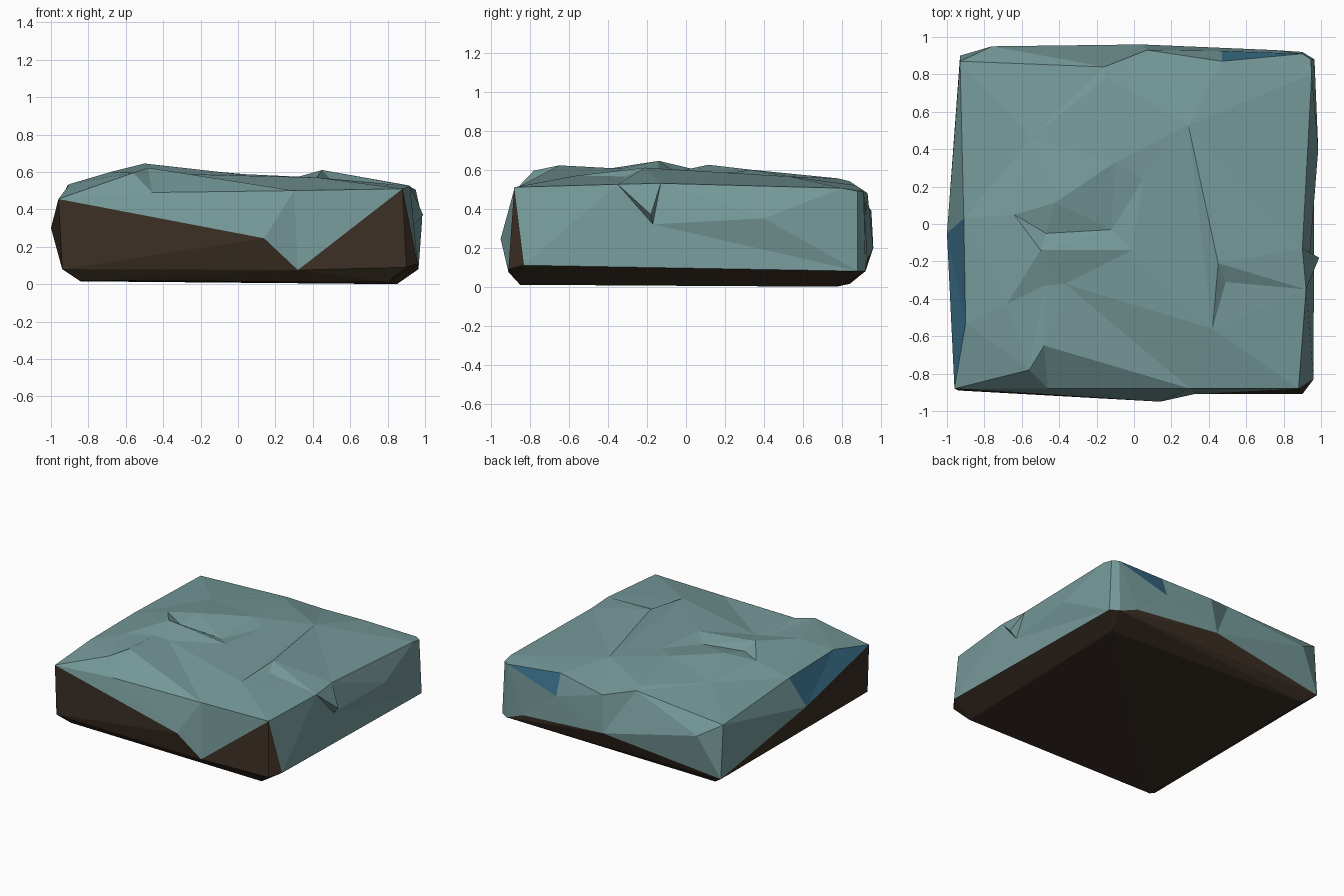
import bpy, bmesh
from mathutils import Vector
from mathutils.geometry import delaunay_2d_cdt

if "Cube" in bpy.data.objects:
    bpy.data.objects.remove(bpy.data.objects["Cube"])


def material(name, rgb):
    m = bpy.data.materials.new(name)
    m.diffuse_color = (*rgb, 1)
    m.use_nodes = True
    m.node_tree.nodes["Principled BSDF"].inputs["Base Color"].default_value = m.diffuse_color
    return m


ROCK, SOIL, BLUE = 0, 1, 2
mats = [material("teal rock", (0.18, 0.32, 0.32)),
        material("dark soil", (0.045, 0.028, 0.018)),
        material("deep blue", (0.04, 0.15, 0.24))]

bm = bmesh.new()
V = {}


def points(table):
    for name, co in table.items():
        V[name] = bm.verts.new(co)


def panel(names, mat):
    f = bm.faces.new([V[n] for n in names.split()])
    f.material_index = mat


# Rim around the top surface, anticlockwise from the front left corner
rim = {
    "FL": (-.96, -.88, .455), "F1": (-.46, -.88, .49), "F2": (.3, -.88, .5),
    "FR": (.88, -.88, .51), "R1": (.92, -.35, .525), "R2": (.9, -.13, .53),
    "TR": (.95, .8, .505), "BR": (.945, .88, .49), "BC": (.9, .91, .49),
    "B3": (.47, .87, .52), "B2": (.07, .93, .48), "B1": (-.16, .84, .54),
    "BL": (-.93, .87, .49), "L2": (-.91, .03, .53), "L1": (-.9, -.53, .535)}
points(rim)

# Peaks and hollows of the top surface
peaks = {
    "a": (-.56, -.78, .595), "b": (-.48, -.65, .622), "c": (.42, -.56, .57),
    "d": (-.5, -.14, .645), "e": (-.64, .05, .6), "f": (-.47, -.05, .59),
    "g": (-.01, -.14, .59), "h": (-.42, .115, .625), "i": (-.28, .10, .6),
    "j": (-.12, -.03, .56), "k": (.29, .53, .565), "l": (.45, -.21, .61),
    "m": (.49, -.31, .565), "n": (-.68, -.43, .6), "o": (-.48, -.33, .605),
    "p": (-.37, -.32, .59), "q": (-.1, .33, .6), "r": (.05, .24, .585),
    "s": (-.55, .46, .565), "t": (-.15, .78, .555)}
points(peaks)

# Side bulges, soil line and base
points({
    "P1": (.14, -.95, .245), "P2": (.32, -.91, .075),
    "S": (.94, -.17, .32), "A": (.99, -.18, .37), "M": (.985, .4, .35),
    "W": (-1, -.05, .3), "K": (-.76, .95, .39), "N": (.04, .96, .2),
    "P": (.47, .925, .36), "Q": (.75, .93, .14),
    "lf": (-.94, -.89, .08), "rf": (.9, -.91, .09), "Rf": (.96, -.83, .11),
    "Rb": (.965, .88, .08), "Rk": (.9, .92, .08), "lb": (-.93, .9, .08),
    "b1": (-.85, -.84, .02), "b2": (.8, -.85, .01),
    "b3": (.85, .77, 0), "b4": (-.84, .84, .015)})

# Top surface: triangulated inside the rim, following the main creases
names = list(rim) + list(peaks)
index = {n: i for i, n in enumerate(names)}
loop = list(rim)
pairs = list(zip(loop, loop[1:] + loop[:1]))
creases = "k-l k-c c-l l-R1 m-R1 l-m a-o a-b b-F1 d-g d-e d-f h-i h-j i-j o-p q-r"
pairs += [tuple(c.split("-")) for c in creases.split()]
flat = [Vector(V[n].co.xy) for n in names]
edges = [(index[a], index[b]) for a, b in pairs]
_, _, tris, orig, _, _ = delaunay_2d_cdt(flat, edges, [], 1, 1e-5)
for t in tris:
    panel(" ".join(names[orig[i][0]] for i in t), ROCK)

# Rock skirt on the four sides
for p in ["FL F1 F2 FR P2 P1",
          "FR Rf S R1", "R2 S M TR", "S Rf Rb M", "M Rb BR TR",
          "R1 S A", "S R2 A", "R2 R1 A",
          "L2 BL W", "W BL lb",
          "BL K B1", "BL lb K", "K lb N", "K N B1", "N B2 B1",
          "N P B2", "B2 P B3", "P Q BC", "N Q P", "BC Q Rk", "BC Rk Rb BR"]:
    panel(p, ROCK)

# Blue patches
for p in ["FL W L2 L1", "P BC B3"]:
    panel(p, BLUE)

# Exposed soil, bevelled foot and underside
for p in ["FL P1 P2 lf", "FR P2 rf", "FR rf Rf", "FL W lb lf", "lb N Q Rk",
          "lf P2 rf b2 b1", "rf Rf b2", "Rf Rb b3 b2", "Rb Rk b3",
          "Rk lb b4 b3", "lb lf b1 b4", "b1 b2 b3 b4"]:
    panel(p, SOIL)

bmesh.ops.triangulate(bm, faces=[f for f in bm.faces if len(f.verts) > 3])
bmesh.ops.recalc_face_normals(bm, faces=bm.faces)
mesh = bpy.data.meshes.new("rock_slab")
bm.to_mesh(mesh)
bm.free()
for m in mats:
    mesh.materials.append(m)
slab = bpy.data.objects.new("rock_slab", mesh)
bpy.context.collection.objects.link(slab)
